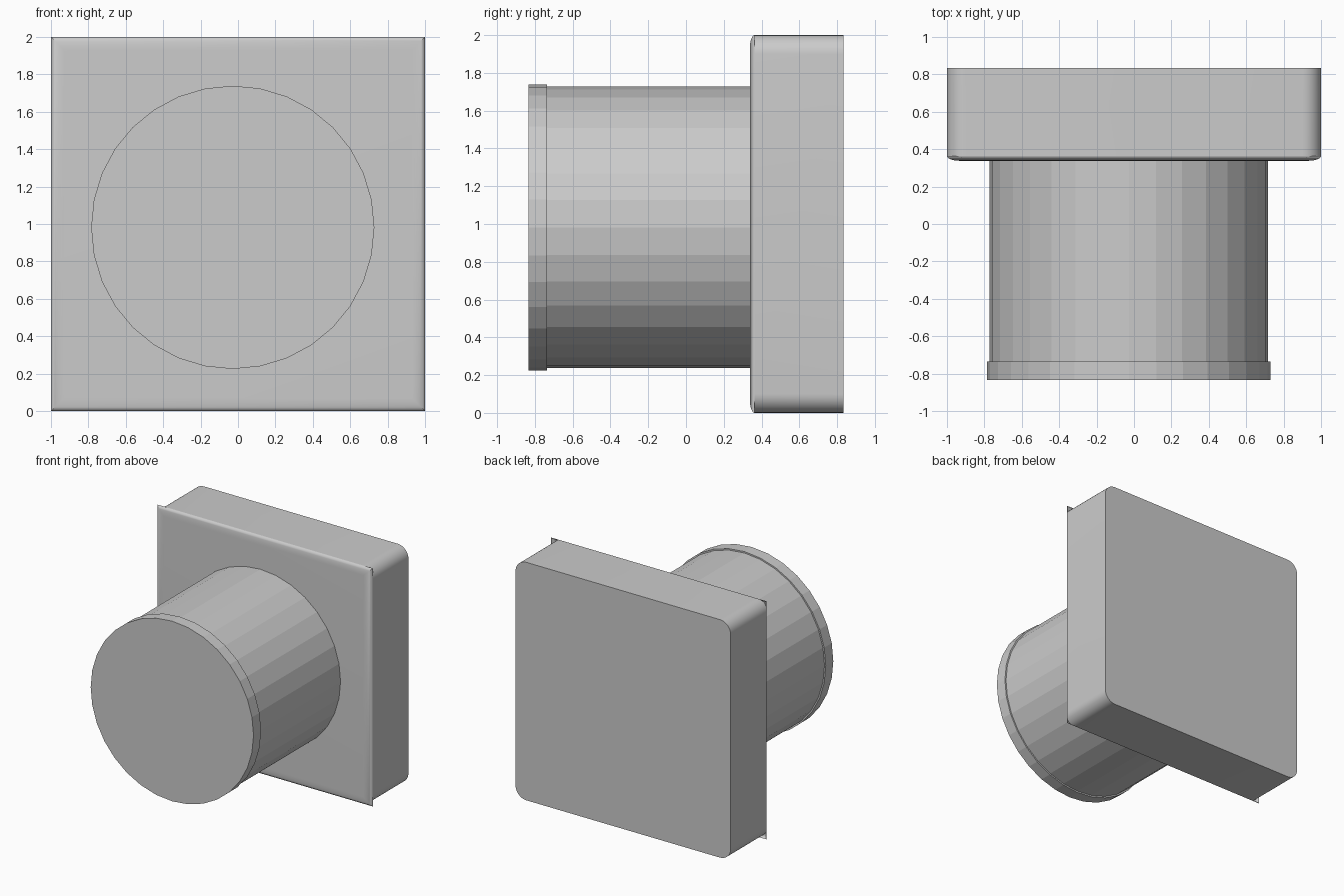
import bpy, bmesh, math

if "Cube" in bpy.data.objects:
    bpy.data.objects.remove(bpy.data.objects["Cube"])


def loft(name, rings, cap_start, cap_end, smooth=False):
    """Bridge equal-length rings of points into one object."""
    bm = bmesh.new()
    loops = [[bm.verts.new(p) for p in ring] for ring in rings]
    for a, b in zip(loops, loops[1:]):
        n = len(a)
        for i in range(n):
            j = (i + 1) % n
            bm.faces.new((a[i], a[j], b[j], b[i]))
    if cap_start:
        bm.faces.new(loops[0])
    if cap_end:
        bm.faces.new(loops[-1])
    bmesh.ops.recalc_face_normals(bm, faces=bm.faces)
    mesh = bpy.data.meshes.new(name)
    bm.to_mesh(mesh)
    bm.free()
    obj = bpy.data.objects.new(name, mesh)
    bpy.context.collection.objects.link(obj)
    if smooth:
        bpy.ops.object.select_all(action='DESELECT')
        obj.select_set(True)
        bpy.context.view_layer.objects.active = obj
        bpy.ops.object.shade_smooth_by_angle(angle=math.radians(30))
    return obj


# Front panel edge profile: depth as a function of distance from the centre
INNER, FRONT, DROP = 0.93, 0.338, 0.025


def panel_y(h):
    t = min(max((h - INNER) / (1 - INNER), 0), 1)
    return FRONT + DROP * (1 - math.sqrt(1 - t * t))


# Front panel: square sheet with mitred edges curling backwards
panel_rings = []
for k in range(9):
    h = INNER + (1 - INNER) * math.sin(math.pi / 2 * k / 8)
    y = panel_y(h)
    panel_rings.append([(sx * h, y, 1 + sz * h)
                        for sx, sz in ((-1, -1), (1, -1), (1, 1), (-1, 1))])
loft("front_panel", panel_rings, True, False, smooth=True)

# Mounting block: rounded square outline running back to a flat wall face
R = 0.1
outline = []
for q, (sx, sz) in enumerate(((1, 1), (-1, 1), (-1, -1), (1, -1))):
    for k in range(9):
        a = math.pi / 2 * (q + k / 8)
        outline.append((sx * (1 - R) + R * math.cos(a),
                        sz * (1 - R) + R * math.sin(a)))
block_front = [(x, panel_y(max(abs(x), abs(z))), 1 + z) for x, z in outline]
block_back = [(x, 0.835, 1 + z) for x, z in outline]
loft("mounting_block", [block_front, block_back], False, True, smooth=True)


# Round parts: 32 flat sides, slightly off centre
def circle(r, y, n=32):
    return [(-0.028 + r * math.cos(2 * math.pi * i / n), y,
             0.982 + r * math.sin(2 * math.pi * i / n)) for i in range(n)]


loft("barrel", [circle(0.745, -0.78), circle(0.745, 0.345)], True, True)
loft("end_cap", [circle(0.757, -0.835), circle(0.757, -0.735)], True, True)
